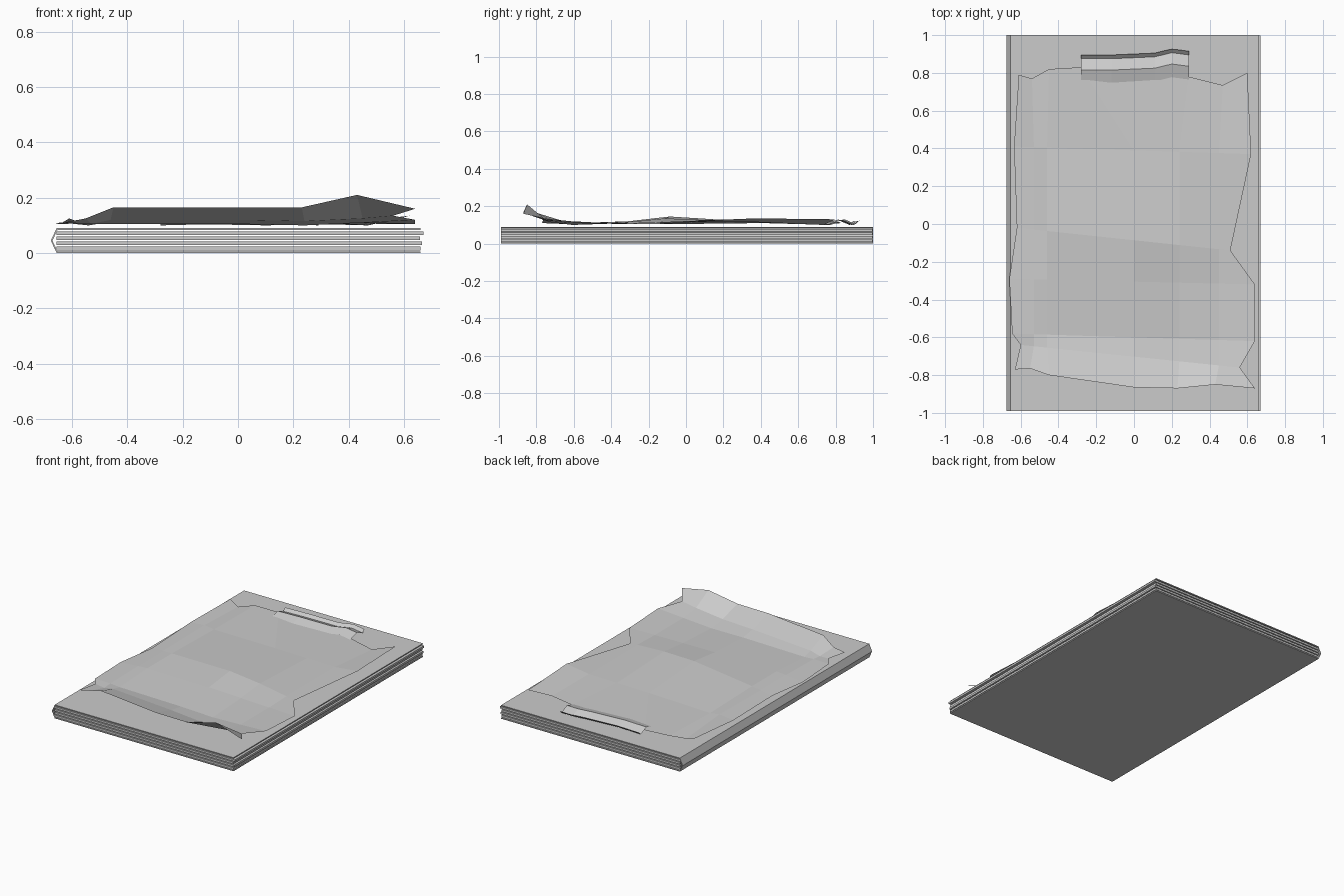
import bpy


def make_mesh(name, verts, faces):
    mesh = bpy.data.meshes.new(name)
    mesh.from_pydata(verts, [], faces)
    mesh.update()
    obj = bpy.data.objects.new(name, mesh)
    bpy.context.collection.objects.link(obj)
    return obj


def slab(name, x0, x1, y0, y1, z0, z1):
    v = [(x, y, z) for z in (z0, z1) for x, y in ((x0, y0), (x1, y0), (x1, y1), (x0, y1))]
    f = [(3, 2, 1, 0), (4, 5, 6, 7)] + [(i, (i + 1) % 4, 4 + (i + 1) % 4, 4 + i) for i in range(4)]
    return make_mesh(name, v, f)


def grid(name, rows):
    n = len(rows[0])
    verts = [p for row in rows for p in row]
    faces = [(r * n + c, r * n + c + 1, (r + 1) * n + c + 1, (r + 1) * n + c)
             for r in range(len(rows) - 1) for c in range(n - 1)]
    return make_mesh(name, verts, faces)


# Wrapped cover: thin profile with a folded spine on the left
profile = [(0.66, 0), (-0.655, 0), (-0.676, 0.045), (-0.655, 0.09), (0.66, 0.09),
           (0.66, 0.084), (-0.652, 0.084), (-0.67, 0.045), (-0.652, 0.006), (0.66, 0.006)]
n = len(profile)
cover_verts = [(x, y, z) for y in (-0.99, 1.0) for x, z in profile]
cover_faces = [(i, n + i, n + (i + 1) % n, (i + 1) % n) for i in range(n)]
for i in range(4):
    a, b, c, d = i, i + 1, 8 - i, 9 - i
    cover_faces += [(a, b, c, d), (n + d, n + c, n + b, n + a)]
make_mesh("cover", cover_verts, cover_faces)

# Folded inner page bundles
for i, right in enumerate((0.66, 0.665, 0.658, 0.67)):
    z = 0.010 + i * 0.0185
    slab(f"page_bundle_{i + 1}", -0.655, right, -0.99, 0.998, z, z + 0.013)

# Crumpled loose sheet: columns, inner row positions and heights
cols = [-0.62, -0.53, -0.46, 0, 0.24, 0.45, 0.63]
front = [(-0.63, -0.77, 0.11), (-0.55, -0.765, 0.125), (-0.45, -0.80, 0.165),
         (0, -0.865, 0.165), (0.23, -0.87, 0.165), (0.43, -0.85, 0.21), (0.64, -0.87, 0.16)]
back = [(-0.61, 0.79, 0.125), (-0.54, 0.77, 0.10), (-0.45, 0.82, 0.115),
        (-0.28, 0.83, 0.11), (0.29, 0.78, 0.105), (0.47, 0.735, 0.10), (0.6, 0.8, 0.13)]
inner = [  # y left, y right, left x, right x, heights
    (-0.64, -0.76, -0.60, 0.56, (0.11, 0.105, 0.12, 0.12, 0.115, 0.125, 0.135)),
    (-0.58, -0.62, -0.645, 0.64, (0.11, 0.11, 0.105, 0.105, 0.10, 0.11, 0.12)),
    (-0.29, -0.32, -0.66, 0.64, (0.105, 0.115, 0.12, 0.12, 0.115, 0.11, 0.105)),
    (-0.02, -0.14, -0.62, 0.51, (0.105, 0.115, 0.12, 0.145, 0.135, 0.115, 0.105)),
    (0.41, 0.37, -0.635, 0.62, (0.11, 0.12, 0.11, 0.115, 0.115, 0.115, 0.135)),
]
rows = [front]
for yl, yr, xl, xr, heights in inner:
    xs = [xl] + cols[1:-1] + [xr]
    rows.append([(x, yl + (yr - yl) * (x - xl) / (xr - xl), z) for x, z in zip(xs, heights)])
rows.append(back)
grid("crumpled_sheet", rows)

# Folded-over lip at the back of the sheet
lip = [(0.765, 0.105), (0.835, 0.125), (0.895, 0.10), (0.915, 0.118)]
grid("folded_lip", [[(x, y + dy, z + dz) for x, dy, dz in
                     ((-0.28, -0.02, 0.0), (-0.12, -0.02, 0.004), (0.11, -0.01, 0.0),
                      (0.2, 0.012, 0.005), (0.29, 0.0, 0.0))] for y, z in lip])
